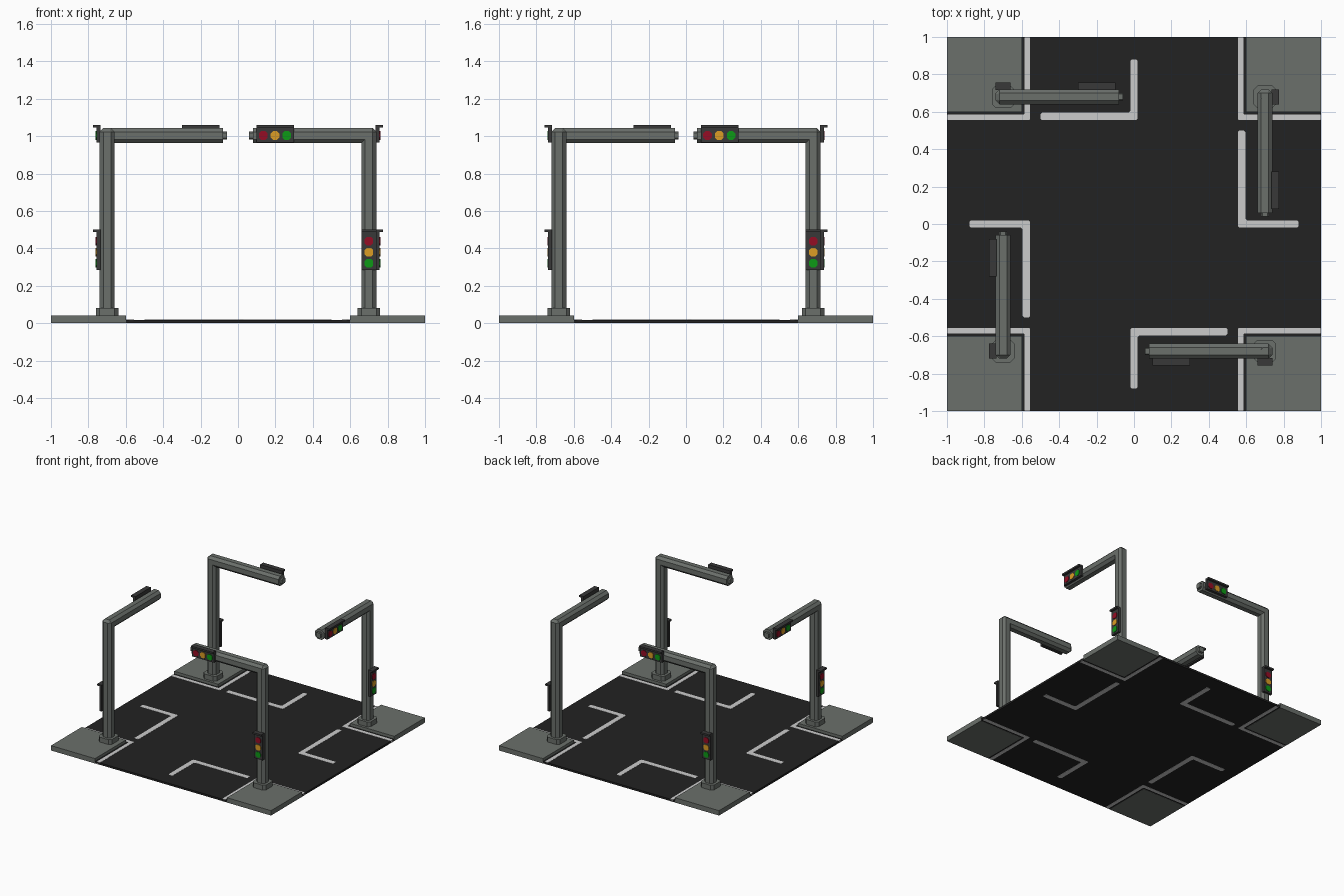
import bpy, bmesh, math
from mathutils import Matrix, Vector

if "Cube" in bpy.data.objects:
    bpy.data.objects.remove(bpy.data.objects["Cube"])


def material(name, rgb):
    m = bpy.data.materials.new(name)
    m.diffuse_color = (*rgb, 1)
    m.use_nodes = True
    m.node_tree.nodes["Principled BSDF"].inputs["Base Color"].default_value = m.diffuse_color
    return m


GREY = material("concrete_grey", (0.145, 0.16, 0.147))
ROAD = material("asphalt_black", (0.016, 0.016, 0.016))
WHITE = material("line_white", (0.60, 0.60, 0.60))
DARK = material("housing_dark", (0.04, 0.04, 0.04))
RED = material("light_red", (0.30, 0.004, 0.018))
AMBER = material("light_amber", (0.72, 0.34, 0.018))
GREEN = material("light_green", (0.004, 0.32, 0.008))


def chamfer(pts, c):
    """Cut every corner of a 2D outline by distance c."""
    if c == 0:
        return pts
    out = []
    for i, p in enumerate(pts):
        p, a, b = Vector(p), Vector(pts[i - 1]), Vector(pts[(i + 1) % len(pts)])
        out += [p + (a - p).normalized() * c, p + (b - p).normalized() * c]
    return out


def rect(x0, x1, y0, y1):
    return [(x0, y0), (x1, y0), (x1, y1), (x0, y1)]


def prism(name, outline, z0, z1, mat, matrix=Matrix(), c=0.0, taper=None):
    """Extrude an outline from z0 to z1; taper narrows both ends (insets by scale)."""
    pts = chamfer(outline, c)
    levels = [(z0, 1), (z1, 1)]
    if taper:
        d, s = taper
        levels = [(z0, s), (z0 + d, 1), (z1 - d, 1), (z1, s)]
    bm = bmesh.new()
    rings = [[bm.verts.new((p[0] * s, p[1] * s, z)) for p in pts] for z, s in levels]
    for lo, hi in zip(rings, rings[1:]):
        for i in range(len(pts)):
            j = (i + 1) % len(pts)
            bm.faces.new((lo[i], lo[j], hi[j], hi[i]))
    bm.faces.new(rings[0][::-1])
    bm.faces.new(rings[-1])
    bmesh.ops.recalc_face_normals(bm, faces=bm.faces)
    bm.transform(matrix)
    me = bpy.data.meshes.new(name)
    bm.to_mesh(me)
    bm.free()
    me.materials.append(mat)
    ob = bpy.data.objects.new(name, me)
    bpy.context.collection.objects.link(ob)
    return ob


# road as a cross, so the raised corners fill the rest
R = 0.6
cross = [(-R, -1), (R, -1), (R, -R), (1, -R), (1, R), (R, R),
         (R, 1), (-R, 1), (-R, R), (-1, R), (-1, -R), (-R, -R)]
prism("road", cross, 0.001, 0.017, ROAD)

stop_line = [(-.02, -.88), (.02, -.88), (.02, -.595), (.5, -.595), (.5, -.555), (-.02, -.555)]
edge_line = [(.555, -1), (.585, -1), (.585, -.585), (1, -.585), (1, -.555), (.555, -.555)]

FRONT = Matrix.Rotation(math.radians(90), 4, 'X')      # prism axis +z -> -y
ALONG = Matrix.Rotation(math.radians(-90), 4, 'Y')     # prism axis +z -> -x
ARM_Z = 1.003


def signal(name, box, lamps, M):
    """Housing plate, hood and three lamps on the outward (-y) side of the pole."""
    x0, x1, z0, z1 = box
    prism(name + "_housing", rect(x0, x1, z0, z1), 0.036, 0.057, DARK, M @ FRONT)
    prism(name + "_hood", rect(x0, x1, z1 - 0.014, z1), 0.036, 0.076, DARK, M @ FRONT)
    for (x, z), mat, col in zip(lamps, (RED, AMBER, GREEN), ("red", "amber", "green")):
        r = 0.023
        prism(f"{name}_{col}_lamp", rect(x - r, x + r, z - r, z + r), 0.055, 0.061,
              mat, M @ FRONT, c=0.012)


poles = [(.70, -.68), (.70, .68), (-.70, .68), (-.70, -.68)]
for k, (px, py) in enumerate(poles):
    turn = Matrix.Rotation(k * math.pi / 2, 4, 'Z')
    # pavement corner and painted lines
    prism(f"pavement_{k}", rect(R, 1, -1, -R), 0, 0.04, GREY, turn)
    prism(f"stop_line_{k}", stop_line, 0, 0.0185, WHITE, turn, c=0.009)
    prism(f"edge_line_{k}", edge_line, 0, 0.0185, WHITE, turn, c=0.005)
    # pole with foot, overhead arm and end cap
    M = Matrix.Translation((px, py, 0)) @ turn
    prism(f"pole_foot_{k}", rect(-.06, .06, -.06, .06), 0.035, 0.08, GREY, M, c=0.02)
    prism(f"pole_{k}", rect(-.04, .04, -.04, .04), -0.0 + 0.035, ARM_Z + 0.04, GREY, M,
          c=0.02, taper=(0.02, 0.5))
    A = M @ Matrix.Translation((0, 0, ARM_Z)) @ ALONG
    prism(f"arm_{k}", rect(-.04, .04, -.04, .04), 0, 0.62, GREY, A, c=0.02)
    prism(f"arm_elbow_{k}", rect(-.04, .04, -.04, .04), -0.04, 0.04, GREY, A,
          c=0.02, taper=(0.02, 0.5))
    prism(f"arm_cap_{k}", rect(-.021, .021, -.021, .021), 0.61, 0.64, GREY, A, c=0.007)
    # overhead and pole-mounted signals
    signal(f"overhead_signal_{k}", (-.60, -.40, .967, 1.06),
           [(-.565, ARM_Z), (-.502, ARM_Z), (-.439, ARM_Z)], M)
    signal(f"pole_signal_{k}", (-.04, .04, .283, .50),
           [(0, .438), (0, .379), (0, .32)], M)
